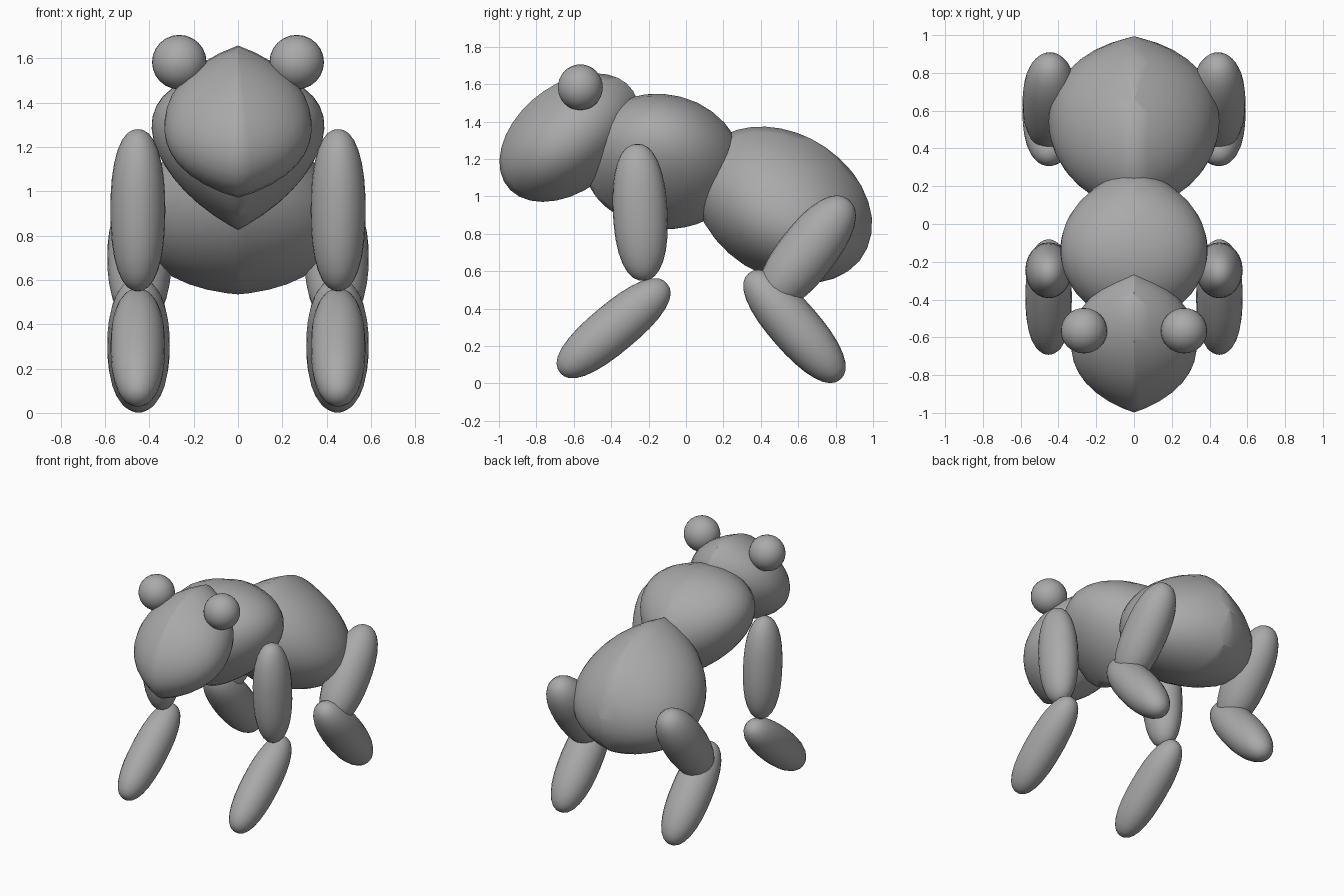
import bpy, bmesh, math
from mathutils import Matrix

if "Cube" in bpy.data.objects:
    bpy.data.objects.remove(bpy.data.objects["Cube"])

grey = bpy.data.materials.new("plain_grey")
grey.use_nodes = True
grey.diffuse_color = (0.4, 0.4, 0.4, 1)
grey.node_tree.nodes["Principled BSDF"].inputs["Base Color"].default_value = (0.4, 0.4, 0.4, 1)


def finish(name, bm):
    mesh = bpy.data.meshes.new(name)
    bm.to_mesh(mesh)
    bm.free()
    mesh.materials.append(grey)
    obj = bpy.data.objects.new(name, mesh)
    bpy.context.collection.objects.link(obj)
    bpy.ops.object.select_all(action="DESELECT")
    obj.select_set(True)
    bpy.context.view_layer.objects.active = obj
    bpy.ops.object.shade_smooth_by_angle(angle=math.radians(100))


def round_ball(segments, rings, fullness, axis):
    """Unit ball with its poles on one axis, blunter along it for fullness over 2."""
    bm = bmesh.new()
    turn = Matrix.Rotation(math.pi / 2, 4, "Y" if axis == 0 else "X")
    bmesh.ops.create_uvsphere(bm, u_segments=segments, v_segments=rings, radius=1, matrix=turn)
    for v in bm.verts:
        along = abs(v.co[axis])
        across = math.sqrt(max(0, 1 - along ** 2))
        v.co /= (across ** fullness + along ** fullness) ** (1 / fullness)
    return bm


def keeled_body(name, y, z, half_width, spread, keel, lean, fullness):
    """Two mirrored ellipsoid caps meeting in a crease on the centre plane.
    spread is the yy, yz, zz shape of the middle section; keel is how far each
    cap's centre lies past the middle, and lean how that grows with height."""
    section = Matrix((spread[:2], spread[1:]))
    base = 1 - keel ** 2
    r = (base + math.sqrt(base ** 2 + 4 * (keel * lean) ** 2 * spread[2])) / 2
    inverse = section.inverted() * r
    inverse[1][1] -= lean ** 2
    full = inverse.inverted()
    y += keel * lean / r * spread[1]
    z += keel * lean / r * spread[2]
    reach = half_width / (math.sqrt(1 + lean ** 2 * full[1][1]) - keel)
    length = math.sqrt(full[0][0])
    slope = full[0][1] / length
    height = math.sqrt(full[1][1] - slope ** 2)
    shrink = math.sqrt(base) / (1 - keel ** fullness) ** (1 / fullness)

    bm = round_ball(32, 24, fullness, 0)
    for v in bm.verts:
        p, q, s = v.co.x, v.co.y * shrink, v.co.z * shrink
        dz = slope * q + height * s
        v.co = (reach * (p - keel - lean * dz), y + length * q, z + dz)
    bmesh.ops.bisect_plane(bm, geom=bm.verts[:] + bm.edges[:] + bm.faces[:],
                           plane_co=(0, 0, 0), plane_no=(1, 0, 0), clear_inner=True)
    bmesh.ops.mirror(bm, geom=bm.verts[:] + bm.edges[:] + bm.faces[:],
                     axis="X", merge_dist=0.0005)
    bmesh.ops.recalc_face_normals(bm, faces=bm.faces[:])
    finish(name, bm)


def rounded_limb(name, centre, radii, tilt, fullness):
    """Blunt ellipsoid along y, tilted up in the side plane."""
    bm = round_ball(24, 16, fullness, 1)
    bm.transform(Matrix.Translation(centre) @ Matrix.Rotation(math.radians(tilt), 4, "X")
                 @ Matrix.Diagonal((*radii, 1)))
    finish(name, bm)


# Body masses
keeled_body("head", -0.625, 1.312, 0.332, (0.1406, 0.049, 0.1185), 0.58, 0.15, 2.2)
keeled_body("chest", -0.13, 1.193, 0.385, (0.186, -0.01, 0.133), 0.5, -0.95, 2.1)
keeled_body("hindquarters", 0.522, 0.945, 0.445, (0.2285, -0.05, 0.178), 0.45, 0.55, 2.2)

# Paired parts: name, centre, radii, tilt, fullness
pairs = [
    ("ear", (0.265, -0.565, 1.583), (0.123, 0.12, 0.123), 0, 2),
    ("front_upper_leg", (0.452, -0.245, 0.915), (0.124, 0.366, 0.146), 93, 2.3),
    ("front_lower_leg", (0.452, -0.387, 0.295), (0.123, 0.372, 0.13), 39.8, 2.4),
    ("rear_upper_leg", (0.445, 0.647, 0.70), (0.145, 0.36, 0.154), 52, 2.3),
    ("rear_lower_leg", (0.449, 0.58, 0.305), (0.141, 0.375, 0.137), -49, 2.3),
]
for name, (x, y, z), radii, tilt, fullness in pairs:
    for side, sign in (("left", 1), ("right", -1)):
        rounded_limb(f"{side}_{name}", (sign * x, y, z), radii, tilt, fullness)
